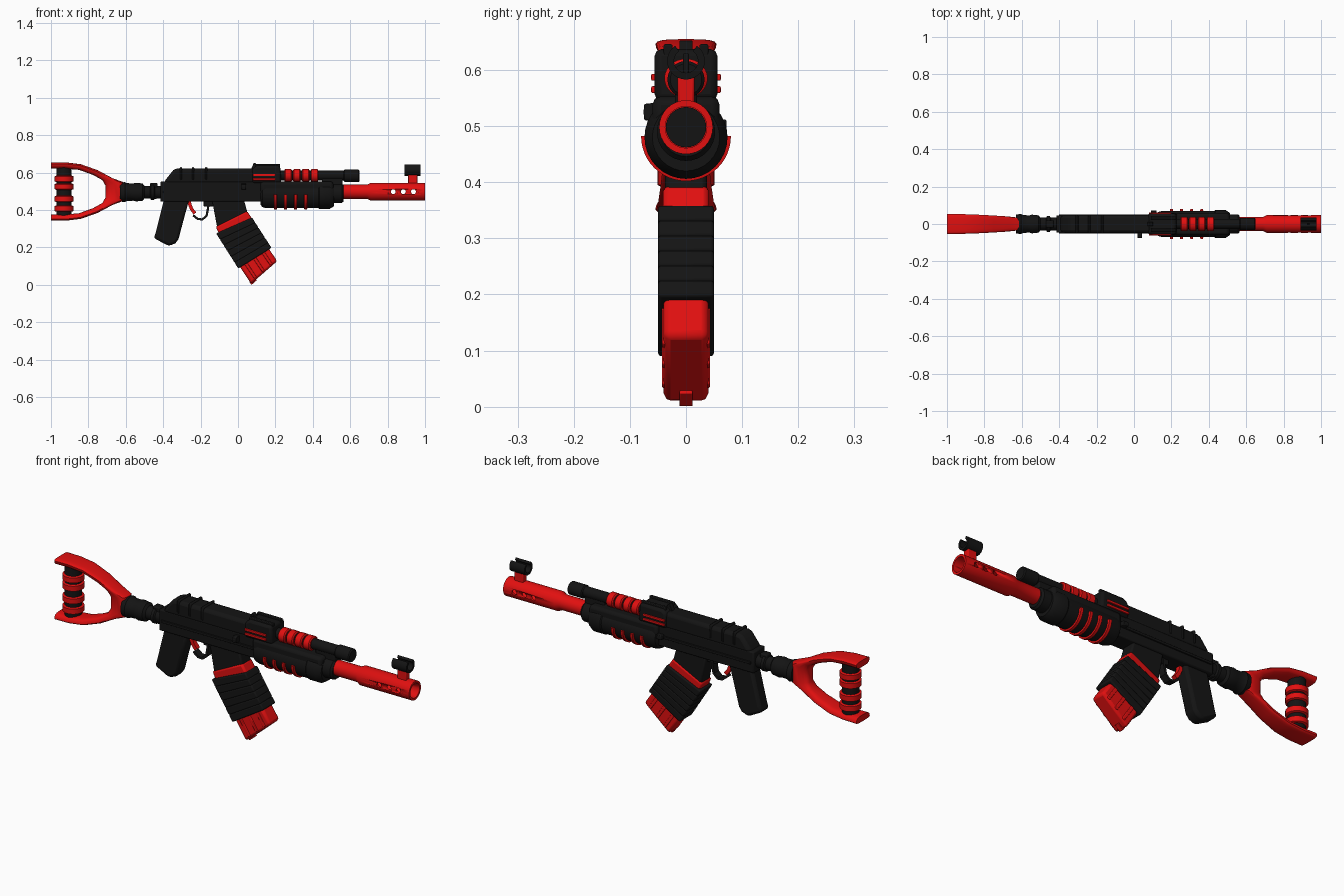
import bpy, bmesh, math
from mathutils import Vector

if "Cube" in bpy.data.objects:
    bpy.data.objects.remove(bpy.data.objects["Cube"])


def material(name, col):
    m = bpy.data.materials.new(name)
    m.diffuse_color = (*col, 1)
    m.use_nodes = True
    m.node_tree.nodes["Principled BSDF"].inputs["Base Color"].default_value = m.diffuse_color
    return m


RED = material("bright_red", (0.75, 0.005, 0.005))
BLACK = material("matte_black", (0.007, 0.007, 0.007))
AXIS = 0.498  # bore height


def finish(name, bm, mat, bevel=0, seg=2):
    bmesh.ops.recalc_face_normals(bm, faces=bm.faces)
    me = bpy.data.meshes.new(name)
    bm.to_mesh(me)
    bm.free()
    me.materials.append(mat)
    ob = bpy.data.objects.new(name, me)
    bpy.context.collection.objects.link(ob)
    bpy.ops.object.select_all(action='DESELECT')
    bpy.context.view_layer.objects.active = ob
    ob.select_set(True)
    if bevel:
        b = ob.modifiers.new("bevel", 'BEVEL')
        b.width, b.segments, b.limit_method = bevel, seg, 'ANGLE'
        b.angle_limit = math.radians(35)
    bpy.ops.object.shade_smooth_by_angle(angle=math.radians(35))
    return ob


def loft(name, rings, mat, bevel=0):
    """Skin a row of equal-length point rings and cap both ends."""
    bm = bmesh.new()
    vs = [[bm.verts.new(p) for p in r] for r in rings]
    n = len(vs[0])
    for a, b in zip(vs, vs[1:]):
        for i in range(n):
            bm.faces.new((a[i], a[(i + 1) % n], b[(i + 1) % n], b[i]))
    bm.faces.new(vs[0])
    bm.faces.new(vs[-1])
    return finish(name, bm, mat, bevel)


def lathe(name, prof, mat, z=AXIS, squash=1, n=32):
    """Profile of (x, radius) turned around the x direction."""
    return loft(name, [[(x, r * squash * math.cos(i * math.tau / n), z + r * math.sin(i * math.tau / n))
                        for i in range(n)] for x, r in prof], mat)


def post(name, x, prof, mat, n=28):
    """Profile of (z, radius) turned around an upright axis."""
    return loft(name, [[(x + r * math.cos(i * math.tau / n), r * math.sin(i * math.tau / n), z)
                        for i in range(n)] for z, r in prof], mat)


def plate(name, pts, half, mat, bevel=0.006, y=0):
    """Side outline of (x, z) points extruded across y."""
    return loft(name, [[(x, y + s * half, z) for x, z in pts] for s in (-1, 1)], mat, bevel)


def box(name, x0, x1, z0, z1, half, mat, bevel=0.006, y=0):
    return plate(name, [(x0, z0), (x1, z0), (x1, z1), (x0, z1)], half, mat, bevel, y)


def strip(name, path, thick, half, mat):
    """Bent bar following (x, z) points."""
    rings = []
    for i, p in enumerate(path):
        d = Vector(path[min(i + 1, len(path) - 1)]) - Vector(path[max(i - 1, 0)])
        n = Vector((-d.y, d.x)).normalized() * thick
        rings.append([(p[0] + s * n.x, t * half, p[1] + s * n.y)
                      for s, t in ((-1, -1), (1, -1), (1, 1), (-1, 1))])
    return loft(name, rings, mat)


def mix(a, b, t):
    return (a[0] + (b[0] - a[0]) * t, a[1] + (b[1] - a[1]) * t)


# Stock: a forked frame made of rounded sections (outer point, inner point, half width)
arm = [((-1, .655), (-1, .622), .06), ((-.92, .655), (-.93, .622), .058), ((-.84, .645), (-.85, .615), .055),
       ((-.75, .613), (-.775, .588), .05), ((-.67, .57), (-.725, .56), .045), ((-.615, .55), (-.708, .53), .04)]
sections = arm + [((x0, .998 - z0), (x1, .998 - z1), w) for (x0, z0), (x1, z1), w in reversed(arm)]
rings = []
for o, i, w in sections:
    ring = []
    for k in range(20):
        c, s = math.cos(k * math.tau / 20), math.sin(k * math.tau / 20)
        c, s = math.copysign(abs(c) ** .6, c), math.copysign(abs(s) ** .6, s)
        p = mix(i, o, .5 + .5 * c)
        ring.append((p[0], s * w * (.88 + .12 * c), p[1]))
    rings.append(ring)
loft("stock_frame", rings, RED)

# Upright hand post with rings
post("stock_post", -.93, [(.36, .041), (.635, .041)], BLACK)
for k, z in enumerate((.567, .525, .46, .408)):
    post(f"stock_post_ring_{k}", -.93, [(z - .017, .042), (z - .013, .051), (z + .013, .051), (z + .017, .042)], RED)

# Stock connector
lathe("stock_connector", [(-.63, .05), (-.605, .054), (-.595, .048), (-.56, .046), (-.545, .05), (-.51, .046),
                          (-.5, .034), (-.47, .034), (-.465, .042), (-.45, .042), (-.445, .034), (-.41, .034)], BLACK, .496)
box("connector_lug", -.47, -.43, .46, .545, .02, BLACK)

# Receiver, cover and cover ribs
box("receiver", -.415, .16, .445, .553, .046, BLACK)
plate("receiver_cover", [(-.4, .54), (-.385, .565), (-.345, .615), (-.325, .622), (.12, .622), (.12, .54)], .047, BLACK, .02)
for k, x in enumerate((-.305, -.24, -.17)):
    box(f"cover_rib_{k}", x - .007, x + .007, .56, .63, .05, BLACK, .014)
for s in (-1, 1):
    box(f"receiver_rail_{s}", -.4, .13, .49, .503, .004, BLACK, .002, s * .048)
lathe("charging_handle", [(.02, .016), (.042, .016)], BLACK, .525).location.y = -.06
box("charging_handle_stem", .02, .042, .51, .54, .02, BLACK, .004, -.055)
box("selector_nub", .09, .12, .49, .512, .012, BLACK, .003, .06)

# Rear sight block with red side stripes
plate("rear_sight_block", [(.075, .545), (.075, .62), (.1, .637), (.225, .637), (.232, .545)], .056, BLACK, .012)
for s in (-1, 1):
    box(f"rear_sight_wing_{s}", .09, .225, .62, .646, .008, BLACK, .003, s * .032)
    for k, z in enumerate((.565, .587)):
        box(f"sight_stripe_{k}_{s}", .08, .2, z - .006, z + .006, .004, RED, .002, s * .058)
plate("rear_sight_spike", [(.07, .62), (.085, .653), (.095, .65), (.11, .62)], .012, BLACK, .002)

# Gas tube with red rings
lathe("gas_tube", [(.2, .026), (.58, .026)], BLACK, .585)
for k in range(4):
    x = .268 + k * .047
    lathe(f"gas_tube_ring_{k}", [(x - .02, .029), (x - .015, .035), (x + .015, .035), (x + .02, .029)], RED, .585, 1.1)
lathe("gas_tube_cap", [(.565, .028), (.57, .033), (.645, .033), (.65, .028)], BLACK, .583)
box("gas_tube_support", .45, .56, .52, .575, .02, BLACK)

# Handguard
lathe("handguard", [(.12, .05), (.13, .064), (.15, .07), (.43, .07), (.435, .074), (.49, .074), (.512, .06)], BLACK, .48)
box("handguard_upper", .12, .51, .48, .553, .06, BLACK, .015)
lathe("handguard_front_cap", [(.5, .052), (.555, .052), (.565, .044)], BLACK, .49)
for k in range(4):  # red bands wrapping below the handguard
    x = .2 + k * .054
    rings = []
    for i in range(25):
        a = math.pi + math.pi * i / 24
        rings.append([(x + dx, r * math.cos(a), .482 + r * math.sin(a))
                      for dx, r in ((-.01, .064), (-.007, .08), (.007, .08), (.01, .064))])
    loft(f"handguard_band_{k}", rings, RED)

# Barrel: hollow muzzle with three cross holes
barrel = lathe("barrel", [(.54, .038), (.69, .038), (.71, .048), (1, .048), (1, .037), (.74, .037)], RED)
for x in (.83, .884, .938):
    n = 20
    cutter = loft("hole_cutter", [[(x + .013 * math.cos(i * math.tau / n), y, AXIS + .013 * math.sin(i * math.tau / n))
                                   for i in range(n)] for y in (-.1, .1)], RED)
    cutter.hide_render = True
    bpy.context.view_layer.objects.active = barrel
    m = barrel.modifiers.new("hole", 'BOOLEAN')
    m.object, m.operation, m.solver = cutter, 'DIFFERENCE', 'EXACT'
    bpy.ops.object.modifier_apply(modifier="hole")
    bpy.data.objects.remove(cutter)
lathe("barrel_plug", [(.735, .036), (.745, .036)], BLACK)

# Front sight: red foot and open-topped black hood
box("front_sight_foot", .91, .96, .54, .595, .015, RED, .004)
rings = []
for i in range(25):
    a = math.radians(125 + 290 * i / 24)
    rings.append([(x, r * math.cos(a) * 1.02, .616 + r * math.sin(a))
                  for x, r in ((.89, .021), (.89, .033), (.975, .033), (.975, .021))])
loft("front_sight_hood", rings, BLACK)
box("front_sight_pin", .925, .94, .59, .63, .005, BLACK, .002)

# Pistol grip, trigger and guard
plate("pistol_grip", [(-.395, .46), (-.26, .46), (-.285, .37), (-.318, .245), (-.335, .222), (-.37, .208), (-.45, .25), (-.44, .28)],
      .035, BLACK, .014)
strip("trigger", [(-.262, .46), (-.258, .43), (-.248, .405), (-.23, .382)], .009, .012, RED)
strip("trigger_guard", [(-.24, .372), (-.215, .352), (-.19, .35), (-.168, .37), (-.16, .41), (-.158, .455)], .006, .018, BLACK)
box("magazine_catch", -.185, -.13, .42, .455, .016, BLACK, .004)

# Magazine: neck, red collar, wrapped black sleeve, red lower end
plate("magazine_neck", [(-.14, .46), (.03, .46), (.055, .37), (-.11, .3)], .037, BLACK, .008)
plate("magazine_collar", [(-.12, .312), (.048, .396), (.09, .33), (-.09, .25)], .041, RED, .01)
top, bottom = ((-.117, .275), (.075, .36)), ((.0, .09), (.178, .2))
for k in range(6):
    a, b = k / 6, (k + 1.08) / 6
    back = [mix(top[0], bottom[0], t) for t in (a, b)]
    front = [mix(top[1], bottom[1], t) for t in (a, b)]
    plate(f"magazine_sleeve_{k}", [back[0], front[0], front[1], back[1]], .05, BLACK, .006)
back, front = ((-.005, .12), (.07, .006)), ((.15, .215), (.21, .127))
plate("magazine_end", [back[0], front[0], front[1], back[1]], .04, RED, .012)
for k, t in enumerate((.2, .5, .8)):  # pressed ribs along the magazine
    p, q = mix(back[0], front[0], t), mix(back[1], front[1], t)
    d = (.007, .005)
    plate(f"magazine_rib_{k}", [(p[0] - d[0], p[1] - d[1]), (p[0] + d[0], p[1] + d[1]),
                                mix((q[0] + d[0], q[1] + d[1]), p, .06), mix((q[0] - d[0], q[1] - d[1]), p, .06)],
          .043, RED, .003)
plate("magazine_base_tab", [(.06, .018), (.072, 0), (.1, .024), (.085, .04)], .012, RED, .002)
